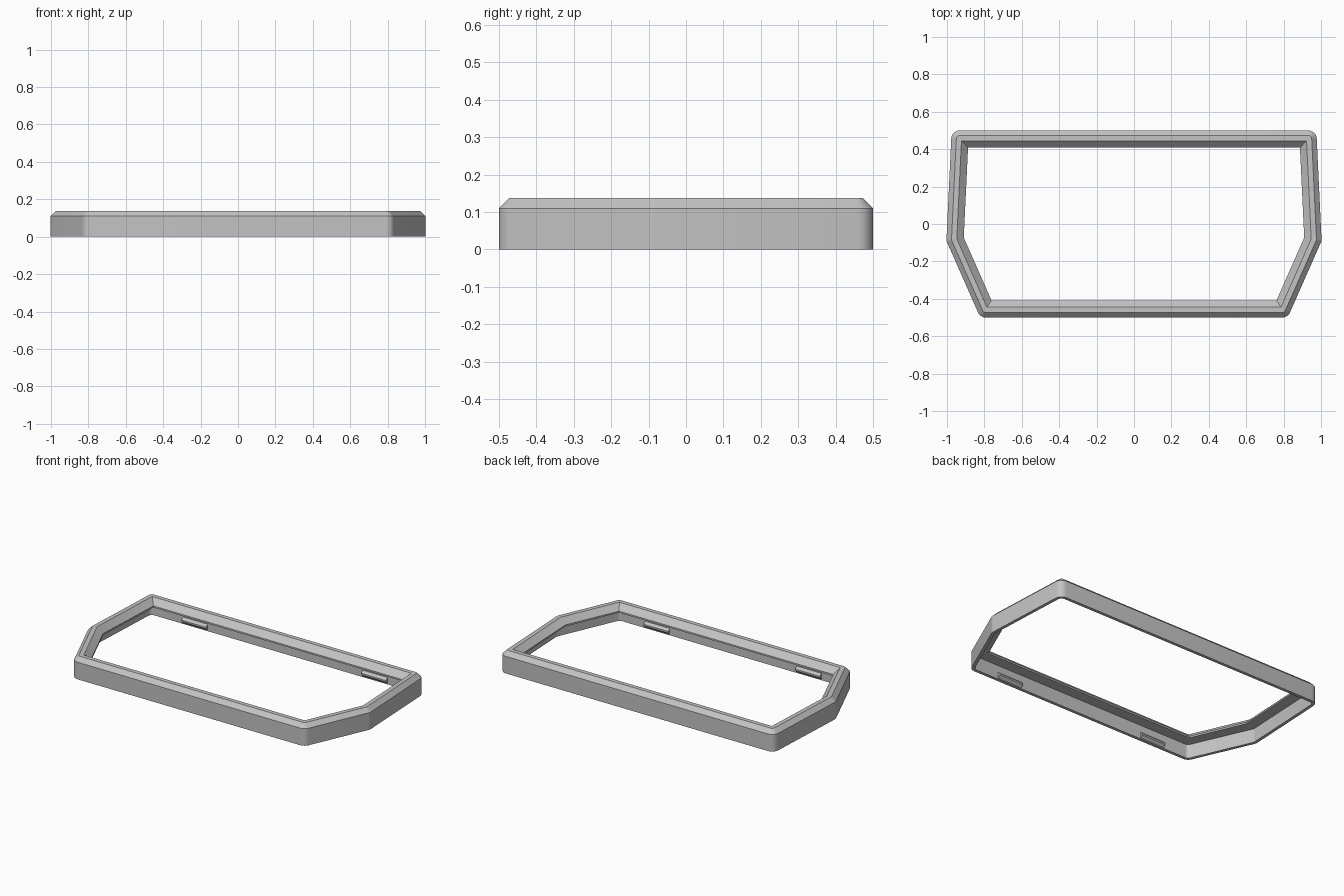
import bpy, bmesh, math
from mathutils import Vector

if "Cube" in bpy.data.objects:
    bpy.data.objects.remove(bpy.data.objects["Cube"])

grey = bpy.data.materials.new("plain grey")
grey.use_nodes = True
colour = (0.55, 0.55, 0.55, 1)
grey.diffuse_color = colour
grey.node_tree.nodes["Principled BSDF"].inputs["Base Color"].default_value = colour

# Outline corners, counter-clockwise: x, y, rounding radius
half = [(0.822, -0.5, 0.045), (1.003, -0.09, 0.045), (0.975, 0.5, 0.045)]
corners = half + [(-x, y, r) for x, y, r in reversed(half)]
STEPS = 6


def outline(inset):
    """Rounded outline moved inwards, always with the same point count."""
    points = []
    n = len(corners)
    for i, (x, y, r) in enumerate(corners):
        p = Vector((x, y))
        d1 = (p - Vector(corners[i - 1][:2])).normalized()
        d2 = (Vector(corners[(i + 1) % n][:2]) - p).normalized()
        n1, n2 = Vector((d1.y, -d1.x)), Vector((d2.y, -d2.x))
        mitre = (n1 + n2) / (1 + n1.dot(n2))
        radius = max(r - inset, 0)
        centre = p - mitre * (inset + radius)
        start = math.atan2(n1.y, n1.x)
        turn = n1.angle(n2)
        for k in range(STEPS + 1):
            a = start + turn * k / STEPS
            points.append(centre + radius * Vector((math.cos(a), math.sin(a))))
    return points


def finish(name, bm):
    bmesh.ops.remove_doubles(bm, verts=bm.verts, dist=1e-5)
    bmesh.ops.recalc_face_normals(bm, faces=bm.faces)
    mesh = bpy.data.meshes.new(name)
    bm.to_mesh(mesh)
    bm.free()
    mesh.materials.append(grey)
    obj = bpy.data.objects.new(name, mesh)
    bpy.context.collection.objects.link(obj)
    return obj


# Frame: cross-section (inset, height) swept round the outline
section = [(0, 0), (0, 0.11), (0.027, 0.137), (0.055, 0.137),
           (0.092, 0.1), (0.092, 0.09), (0.02, 0.09), (0.02, 0)]
bm = bmesh.new()
rings = [[bm.verts.new((p.x, p.y, z)) for p in outline(d)] for d, z in section]
for a, b in zip(rings, rings[1:] + rings[:1]):
    for i in range(len(a)):
        j = (i + 1) % len(a)
        bm.faces.new((a[i], a[j], b[j], b[i]))
frame = finish("bezel_frame", bm)
bpy.ops.object.select_all(action="DESELECT")
frame.select_set(True)
bpy.context.view_layer.objects.active = frame
bpy.ops.object.shade_smooth_by_angle(angle=math.radians(20))


# Snap ridges: wedge-shaped catches on the inside of the long walls
def snap_ridge(name, x, side):
    bm = bmesh.new()
    wall = 0.481
    profile = [(wall, 0.005), (wall - 0.016, 0.02), (wall - 0.016, 0.03), (wall, 0.045)]
    ends = [[bm.verts.new((x + e * 0.088, side * y, z)) for y, z in profile]
            for e in (-1, 1)]
    for i in range(4):
        j = (i + 1) % 4
        bm.faces.new((ends[0][i], ends[0][j], ends[1][j], ends[1][i]))
    for end in ends:
        bm.faces.new(end)
    finish(name, bm)


for wall_name, side, offset in (("front", -1, 0.54), ("back", 1, 0.64)):
    for hand, sign in (("left", 1), ("right", -1)):
        snap_ridge(f"{wall_name}_{hand}_snap_ridge", sign * offset, side)
